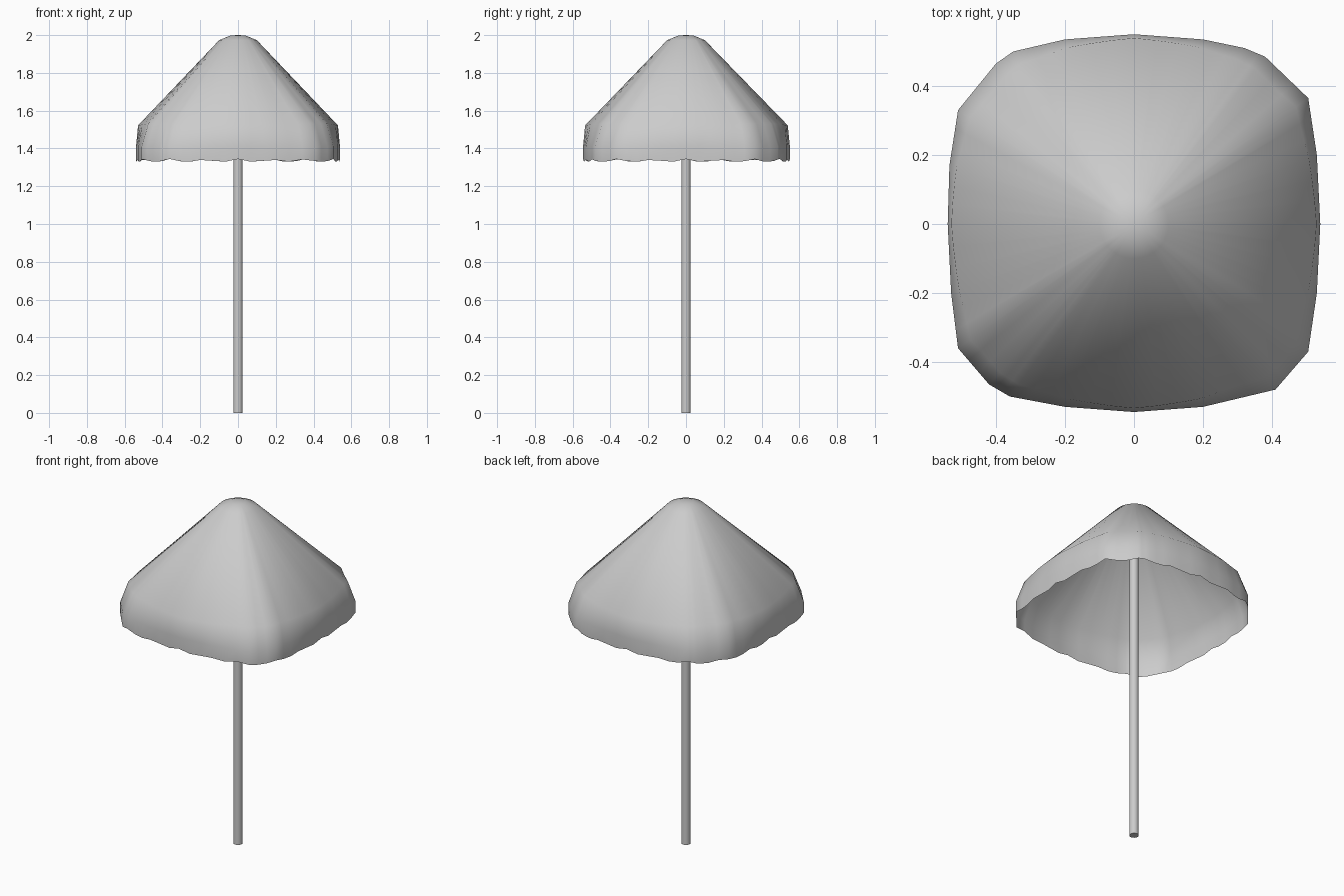
import bpy, bmesh, math
from mathutils import Vector

if "Cube" in bpy.data.objects:
    bpy.data.objects.remove(bpy.data.objects["Cube"])

# Rounded-square hem outline, seen from above
OUTLINE = [(.54, 0), (.53, .2), (.505, .365), (.38, .485), (.32, .51), (.2, .535),
           (0, .55), (-.2, .535), (-.35, .50), (-.40, .465), (-.51, .33), (-.535, .17),
           (-.54, 0), (-.53, -.2), (-.51, -.36), (-.42, -.465), (-.36, -.50), (-.2, -.53),
           (0, -.545), (.2, -.53), (.41, -.48), (.505, -.37), (.53, -.2)]
SUB = 3
pts = []
for i, a in enumerate(OUTLINE):
    b = OUTLINE[(i + 1) % len(OUTLINE)]
    pts += [Vector(a).lerp(Vector(b), k / SUB) for k in range(SUB)]


def hem(p):
    t = math.atan2(p.y, p.x)
    return (p.x, p.y, 1.33 + .014 * (.5 + .5 * math.cos(20 * t)) ** 2)


def valance(p):
    return (p.x, p.y, 1.41)


def shoulder(p):
    corner = math.sin(2 * math.atan2(p.y, p.x)) ** 2
    q = p * (.98 - .055 * corner)
    return (q.x, q.y, 1.522 + .01 * corner)


def tip(radius, z):
    return lambda p: (*(p.normalized() * radius), z)


# Canopy: open thin sheet lofted from hem to tip
bm = bmesh.new()
rings = [[bm.verts.new(f(p)) for p in pts]
         for f in (hem, valance, shoulder, tip(.10, 1.973), tip(.04, 1.998))]
n = len(pts)
for lo, hi in zip(rings, rings[1:]):
    for i in range(n):
        j = (i + 1) % n
        bm.faces.new((lo[i], lo[j], hi[j], hi[i]))
apex = bm.verts.new((0, 0, 2))
for i in range(n):
    bm.faces.new((rings[-1][i], rings[-1][(i + 1) % n], apex))
for f in bm.faces:
    f.smooth = True
mesh = bpy.data.meshes.new("canopy")
bm.to_mesh(mesh)
bm.free()
canopy = bpy.data.objects.new("canopy", mesh)
bpy.context.collection.objects.link(canopy)

# Pole
bpy.ops.mesh.primitive_cylinder_add(vertices=16, radius=.025, depth=1.96, location=(0, 0, .98))
bpy.context.object.name = "pole"
bpy.ops.object.shade_smooth_by_angle()
